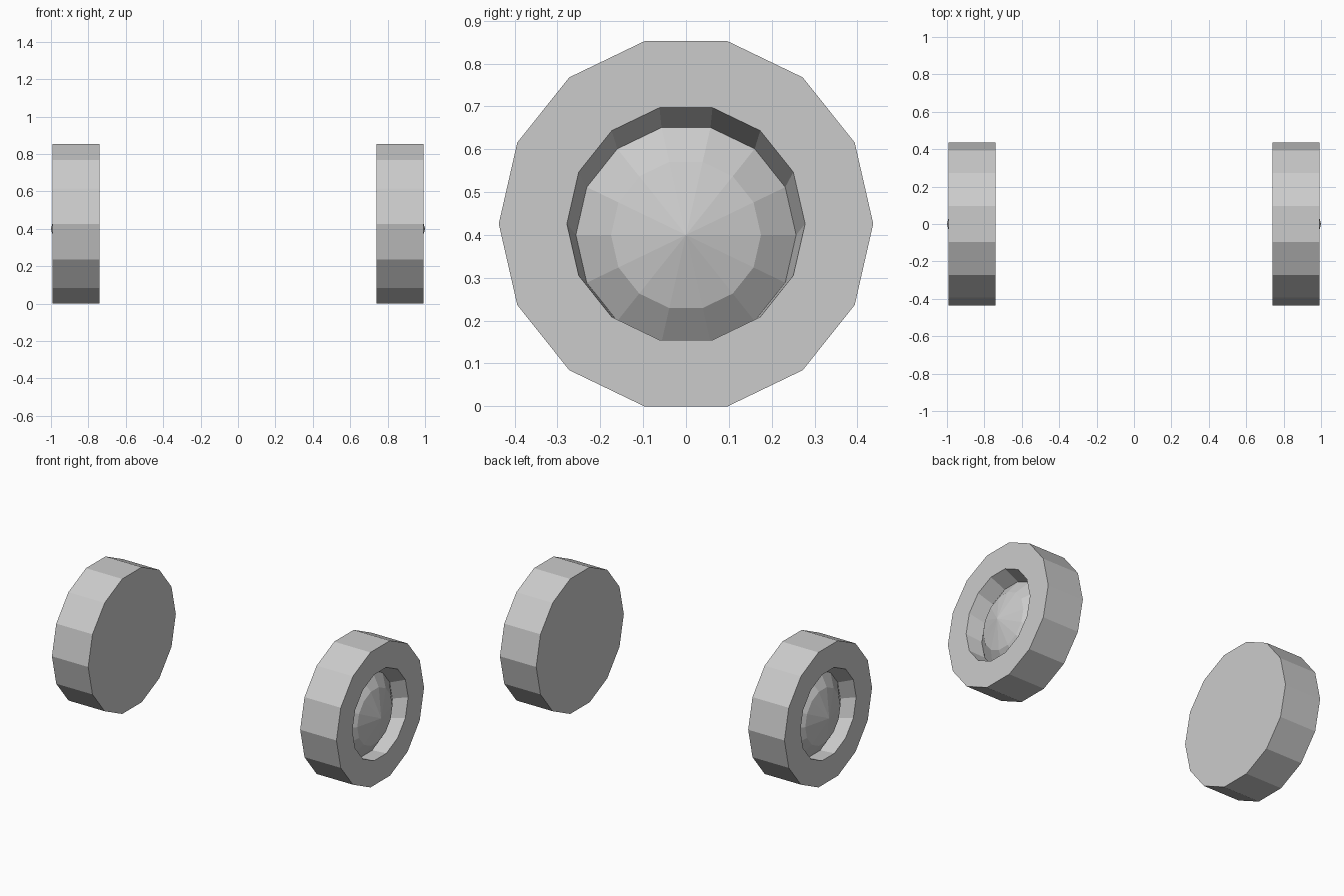
import bpy, bmesh
from math import cos, sin, tau

if "Cube" in bpy.data.objects:
    bpy.data.objects.remove(bpy.data.objects["Cube"])

SIDES = 14
WHEEL_Z = 0.426
HUB_Z = 0.40

grey = bpy.data.materials.new("plain grey")
grey.use_nodes = True
grey.diffuse_color = (0.6, 0.6, 0.6, 1)
grey.node_tree.nodes["Principled BSDF"].inputs["Base Color"].default_value = (0.6, 0.6, 0.6, 1)

# Wheel profile as rings: (distance from the middle, radius, centre height)
RINGS = [
    (0.74, 0.437, WHEEL_Z),    # inner side
    (0.993, 0.437, WHEEL_Z),   # outer side
    (0.993, 0.278, WHEEL_Z),   # recess rim
    (0.897, 0.257, HUB_Z),     # recess floor
    (0.955, 0.175, HUB_Z),     # hub shoulder
]
HUB_TIP = 1.0


def make_wheel(name, side):
    bm = bmesh.new()
    rings = []
    for x, radius, z in RINGS:
        rings.append([bm.verts.new((side * x, radius * cos(tau * i / SIDES),
                                    z + radius * sin(tau * i / SIDES)))
                      for i in range(SIDES)])
    tip = bm.verts.new((side * HUB_TIP, 0, HUB_Z))

    # Flat inner side, bands between rings, then the hub's fan
    bm.faces.new(rings[0])
    for a, b in zip(rings, rings[1:]):
        for i in range(SIDES):
            j = (i + 1) % SIDES
            bm.faces.new((a[i], a[j], b[j], b[i]))
    for i in range(SIDES):
        bm.faces.new((rings[-1][i], rings[-1][(i + 1) % SIDES], tip))

    bmesh.ops.recalc_face_normals(bm, faces=bm.faces)
    mesh = bpy.data.meshes.new(name)
    bm.to_mesh(mesh)
    bm.free()
    mesh.materials.append(grey)
    wheel = bpy.data.objects.new(name, mesh)
    bpy.context.collection.objects.link(wheel)


make_wheel("left_wheel", 1)
make_wheel("right_wheel", -1)
